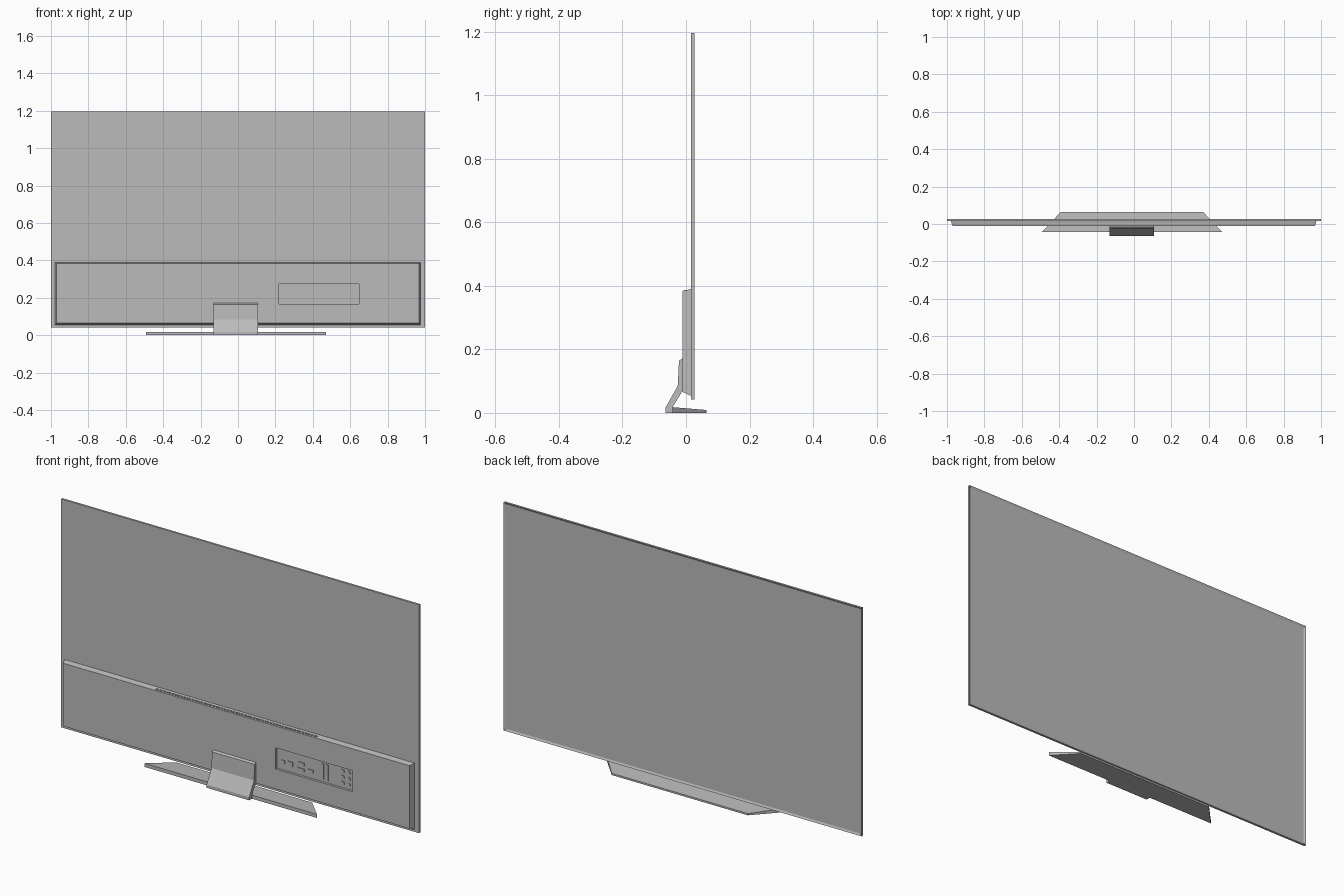
import bpy, bmesh, math
from mathutils import Matrix

if "Cube" in bpy.data.objects:
    bpy.data.objects.remove(bpy.data.objects["Cube"])

grey = bpy.data.materials.new("mid grey")
grey.diffuse_color = (0.5, 0.5, 0.5, 1)
grey.use_nodes = True
grey.node_tree.nodes["Principled BSDF"].inputs["Base Color"].default_value = grey.diffuse_color


def mesh_object(name, bm):
    bmesh.ops.recalc_face_normals(bm, faces=bm.faces[:])
    me = bpy.data.meshes.new(name)
    bm.to_mesh(me)
    bm.free()
    me.materials.append(grey)
    ob = bpy.data.objects.new(name, me)
    bpy.context.collection.objects.link(ob)
    return ob


def add_box(bm, x0, x1, y0, y1, z0, z1):
    m = Matrix.Translation(((x0 + x1) / 2, (y0 + y1) / 2, (z0 + z1) / 2))
    m = m @ Matrix.Diagonal((x1 - x0, y1 - y0, z1 - z0, 1))
    return bmesh.ops.create_cube(bm, size=1, matrix=m)["verts"]


def box(name, *dims):
    bm = bmesh.new()
    add_box(bm, *dims)
    return mesh_object(name, bm)


def loft(name, ring_a, ring_b):
    """Solid between two matching rings of points."""
    bm = bmesh.new()
    a = [bm.verts.new(p) for p in ring_a]
    b = [bm.verts.new(p) for p in ring_b]
    bm.faces.new(a)
    bm.faces.new(b[::-1])
    for i in range(len(a)):
        j = (i + 1) % len(a)
        bm.faces.new((a[i], b[i], b[j], a[j]))
    return mesh_object(name, bm)


def cut(target, cutter):
    cutter.hide_render = True
    mod = target.modifiers.new("cut", "BOOLEAN")
    mod.operation = "DIFFERENCE"
    mod.solver = "EXACT"
    mod.object = cutter
    bpy.context.view_layer.objects.active = target
    bpy.ops.object.modifier_apply(modifier=mod.name)
    bpy.data.objects.remove(cutter, do_unlink=True)


# Thin display panel with a shallow recessed screen on the +y side
bm = bmesh.new()
add_box(bm, -1, 1, 0.016, 0.027, 0.042, 1.195)
bm.normal_update()
screen = [f for f in bm.faces if f.normal.y > 0.9]
bmesh.ops.inset_region(bm, faces=screen, thickness=0.014)
bmesh.ops.translate(bm, verts=screen[0].verts, vec=(0, -0.005, 0))
mesh_object("display_panel", bm)


# Electronics housing with tapered sides
def rect(x0, x1, y, z0, z1):
    return [(x0, y, z0), (x1, y, z0), (x1, y, z1), (x0, y, z1)]


housing = loft("rear_housing", rect(-0.979, 0.976, 0.017, 0.053, 0.39),
               rect(-0.970, 0.967, -0.011, 0.066, 0.384))
PX0, PX1, PZ0, PZ1, FLOOR = 0.218, 0.648, 0.167, 0.274, 0.001
cut(housing, box("port_cutter", PX0, PX1, -0.05, FLOOR, PZ0, PZ1))
VX0, VX1 = -0.46, 0.445
cut(housing, box("vent_cutter", VX0, VX1, -0.004, 0.004, 0.379, 0.42))

# Vent ribs in the top slot
bm = bmesh.new()
n = 56
step = (VX1 - VX0) / n
for i in range(n):
    x = VX0 + (i + 0.5) * step
    add_box(bm, x - step * 0.25, x + step * 0.25, -0.004, 0.004, 0.378, 0.3862)
mesh_object("vent_ribs", bm)

# Connector blocks: x centre, z centre, width, height
bm = bmesh.new()
for x, z, w, h in [(0.252, 0.208, 0.018, 0.018), (0.294, 0.208, 0.024, 0.024),
                   (0.352, 0.226, 0.036, 0.014), (0.352, 0.196, 0.036, 0.014),
                   (0.405, 0.202, 0.030, 0.016),
                   (0.472, 0.220, 0.014, 0.080), (0.498, 0.220, 0.014, 0.080)]:
    add_box(bm, x - w / 2, x + w / 2, FLOOR - 0.004, FLOOR + 0.001, z - h / 2, z + h / 2)
mesh_object("connector_blocks", bm)

# Round jacks in a two by three grid
bm = bmesh.new()
for x in (0.585, 0.618):
    for z in (0.190, 0.220, 0.250):
        m = Matrix.Translation((x, FLOOR - 0.002, z)) @ Matrix.Rotation(math.pi / 2, 4, "X")
        bmesh.ops.create_cone(bm, cap_ends=True, segments=12, radius1=0.010,
                              radius2=0.010, depth=0.005, matrix=m)
mesh_object("round_jacks", bm)

# Bent stand neck: side profile swept across x
CX = -0.011
profile = [(-0.011, 0.171), (-0.022, 0.165), (-0.026, 0.085), (-0.065, 0.016),
           (-0.065, 0.0), (-0.043, 0.0), (-0.043, 0.017), (-0.011, 0.069)]
loft("stand_neck", [(CX - 0.119, y, z) for y, z in profile],
     [(CX + 0.119, y, z) for y, z in profile])

# Wedge-shaped trapezoid foot
YF, YB = -0.043, 0.065
wide, narrow = 0.482, 0.380
plan = [(CX - wide, YF), (CX + wide, YF), (CX + narrow, YB), (CX - narrow, YB)]
loft("stand_foot", [(x, y, 0) for x, y in plan],
     [(x, y, 0.018 if y < 0 else 0.009) for x, y in plan])
